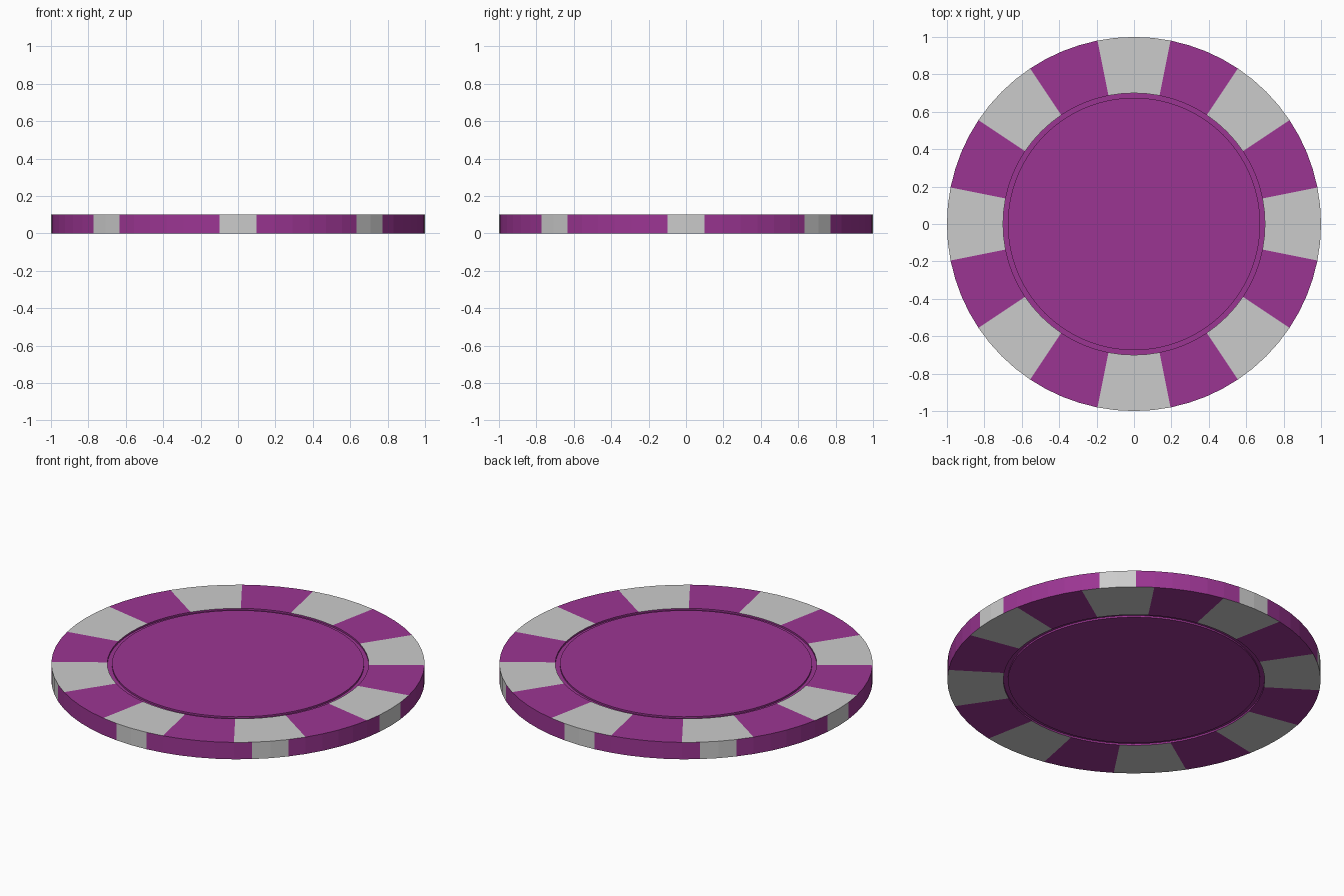
import bpy, bmesh, math

if "Cube" in bpy.data.objects:
    bpy.data.objects.remove(bpy.data.objects["Cube"])

SIDES = 64
H = 0.10           # chip thickness
DEPTH = 0.01       # depth of the groove around the centre disc
R_DISC, R_RING, R_OUT = 0.675, 0.70, 1.0

# Half cross-section, top centre to outer edge, then mirrored for the underside
top = [(0, H), (R_DISC, H), (R_DISC, H - DEPTH), (R_RING, H - DEPTH),
       (R_RING, H), (R_OUT, H)]
profile = top + [(r, H - z) for r, z in reversed(top)]


def is_spot(face):
    """True for faces in the eight grey spots (wide on the flats, narrow on the rim)."""
    c = face.calc_center_median()
    a = math.degrees(math.atan2(c.y, c.x))
    off = abs((a + 22.5) % 45 - 22.5)
    if abs(face.normal.z) < 0.5:
        return c.xy.length > 0.9 and off < 5.625
    return c.xy.length > R_RING + 0.05 and off < 11.25


def revolve(name, keep, colour=None):
    """Spin the profile and keep only the faces of one part."""
    bm = bmesh.new()
    verts = [bm.verts.new((r, 0, z)) for r, z in profile]
    edges = [bm.edges.new(p) for p in zip(verts, verts[1:])]
    bmesh.ops.spin(bm, geom=verts + edges, cent=(0, 0, 0), axis=(0, 0, 1),
                   angle=2 * math.pi, steps=SIDES)
    bmesh.ops.remove_doubles(bm, verts=bm.verts, dist=1e-4)
    bmesh.ops.recalc_face_normals(bm, faces=bm.faces)
    bm.normal_update()
    drop = [f for f in bm.faces if not keep(f)]
    bmesh.ops.delete(bm, geom=drop, context='FACES')
    mesh = bpy.data.meshes.new(name)
    bm.to_mesh(mesh)
    bm.free()
    if colour:
        mat = bpy.data.materials.new(name + "_colour")
        mat.diffuse_color = colour
        mat.use_nodes = True
        mat.node_tree.nodes["Principled BSDF"].inputs["Base Color"].default_value = mat.diffuse_color
        mesh.materials.append(mat)
    obj = bpy.data.objects.new(name, mesh)
    bpy.context.collection.objects.link(obj)
    return obj


# Purple chip body with grooves, and the grey edge spots
revolve("chip_body", lambda f: not is_spot(f), (0.33, 0.036, 0.29, 1))
revolve("edge_spots", is_spot)
